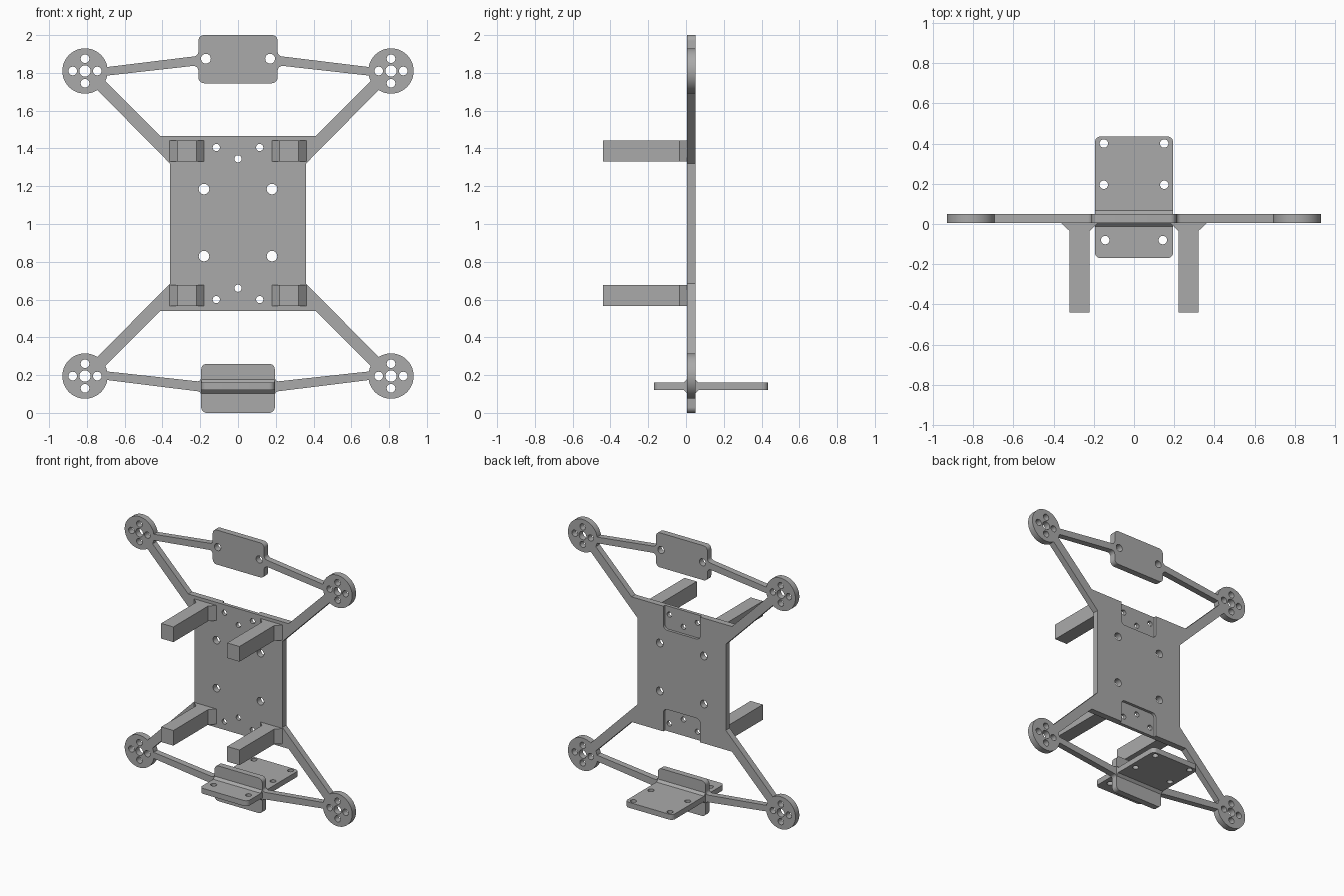
import bpy
import math
from mathutils import Vector

cube = bpy.data.objects.get("Cube")
if cube:
    bpy.data.objects.remove(cube, do_unlink=True)

grey = bpy.data.materials.new("plain_grey")
grey.use_nodes = True
grey.diffuse_color = (0.4, 0.4, 0.4, 1)
grey.node_tree.nodes["Principled BSDF"].inputs["Base Color"].default_value = grey.diffuse_color

HEIGHT = 2.005              # lower parts mirror the upper ones: z -> HEIGHT - z
FRONT, BACK = 0.005, 0.05   # y limits of the frame plate
Q = math.pi / 2
TURNS = {"y": (Q, 0, 0), "z": (0, 0, 0), "x": (Q, 0, Q)}


def circle(x, y, r, n=28):
    return [(x + r * math.cos(2 * math.pi * i / n), y + r * math.sin(2 * math.pi * i / n))
            for i in range(n)]


def fillet(points, steps=5):
    """Round each corner given as (x, y, radius); plain (x, y) stays sharp."""
    out = []
    for i, p in enumerate(points):
        c = Vector(p[:2])
        if len(p) < 3:
            out.append(tuple(c))
            continue
        a = (Vector(points[i - 1][:2]) - c).normalized()
        b = (Vector(points[(i + 1) % len(points)][:2]) - c).normalized()
        half = a.angle(b) / 2
        centre = c + (a + b).normalized() * p[2] / math.sin(half)
        reach = p[2] / math.tan(half)
        start, end = c + a * reach - centre, c + b * reach - centre
        for k in range(steps + 1):
            d = start.lerp(end, k / steps).normalized() * p[2]
            out.append(tuple(centre + d))
    return out


def mirror_x(right):
    return right + [(-p[0], *p[1:]) for p in reversed(right)]


def flip(points):
    return [(p[0], HEIGHT - p[1], *p[2:]) for p in points]


def box(x, low, high, r):
    return fillet(mirror_x([(x, low, r), (x, high, r)]))


def slab(name, outline, low, high, axis, holes=()):
    """Extrude a flat outline with holes along an axis, from low to high."""
    curve = bpy.data.curves.new(name, "CURVE")
    curve.dimensions = "2D"
    curve.fill_mode = "BOTH"
    curve.extrude = (high - low) / 2
    for loop in [outline, *holes]:
        spline = curve.splines.new("POLY")
        spline.points.add(len(loop) - 1)
        for point, (x, y) in zip(spline.points, loop):
            point.co = (x, y, 0, 1)
        spline.use_cyclic_u = True
    obj = bpy.data.objects.new(name, curve)
    bpy.context.collection.objects.link(obj)
    obj.rotation_euler = TURNS[axis]
    obj.location["xyz".index(axis)] = (low + high) / 2
    bpy.ops.object.select_all(action="DESELECT")
    obj.select_set(True)
    bpy.context.view_layer.objects.active = obj
    bpy.ops.object.convert(target="MESH")
    obj = bpy.context.object
    obj.data.materials.clear()
    obj.data.materials.append(grey)
    bpy.ops.object.shade_smooth_by_angle(angle=math.radians(30))
    return obj


# Body plate with diagonal arms; the back layer has open pockets top and bottom
arm = [(0.41, 1.465), (0.705, 1.76), (0.745, 1.71), (0.36, 1.32)]
pocket = [(0.15, 1.295, 0.03), (0.15, 1.465)]
big_holes, small_holes = [], []
for x in (-0.18, 0.18):
    big_holes += [circle(x, 1.185, 0.028), circle(x, 0.83, 0.028)]
for x, z in ((-0.115, 1.405), (0.115, 1.405), (0, 1.345)):
    small_holes += [circle(x, z, 0.019), circle(x, HEIGHT - z, 0.019)]
side = arm + flip(arm)[::-1]
slab("body_front_layer", mirror_x(side), FRONT, 0.03, "y", big_holes + small_holes)
notched = pocket + side + flip(pocket)[::-1]
slab("body_back_layer", fillet(mirror_x(notched)), 0.03, BACK, "y", big_holes)

# Motor mounts
for end, z in (("upper", 1.81), ("lower", HEIGHT - 1.81)):
    for hand, x in (("left", 0.81), ("right", -0.81)):
        holes = [circle(x, z, 0.03)]
        for dx, dz in ((1, 0), (-1, 0), (0, 1), (0, -1)):
            holes.append(circle(x + 0.065 * dx, z + 0.065 * dz, 0.023))
        slab(f"{end}_{hand}_motor_mount", circle(x, z, 0.12, 56), FRONT, BACK, "y", holes)

# Cross braces, each with a rounded plate in the middle
upper = [(0.21, 2.0, 0.03), (0.21, 1.89, 0.025), (0.70, 1.83),
         (0.70, 1.785), (0.21, 1.84, 0.025), (0.21, 1.745, 0.03)]
slab("upper_brace", fillet(mirror_x(upper)), FRONT, BACK, "y",
     [circle(x, 1.875, 0.026) for x in (-0.17, 0.17)])
lower = [(0.195, 0, 0.03), (0.195, 0.112, 0.02), (0.70, HEIGHT - 1.83),
         (0.70, HEIGHT - 1.785), (0.195, 0.165, 0.02), (0.195, 0.26, 0.03)]
slab("lower_brace", fillet(mirror_x(lower)), FRONT, BACK, "y")

# Horizontal shelf through the lower brace, with chamfered joint
shelf_holes = [circle(s * x, y, 0.021) for s in (-1, 1)
               for x, y in ((0.15, 0.40), (0.15, 0.195), (0.143, -0.08))]
slab("shelf", box(0.195, -0.17, 0.435, 0.03), 0.12, 0.16, "z", shelf_holes)
joint = [(-0.012, 0.12), (-0.012, 0.16), (FRONT, 0.177), (BACK, 0.177),
         (0.067, 0.16), (0.067, 0.12), (BACK, 0.103), (FRONT, 0.103)]
slab("shelf_joint", joint, -0.194, 0.194, "x")

# Square legs with flared roots
leg = [(0.22, -0.44), (0.32, -0.44), (0.32, -0.035),
       (0.362, FRONT), (0.18, FRONT), (0.22, -0.035)]
for end, low in (("upper", 1.33), ("lower", 0.565)):
    for hand, s in (("left", 1), ("right", -1)):
        slab(f"{end}_{hand}_leg", [(s * x, y) for x, y in leg], low, low + 0.112, "z")
